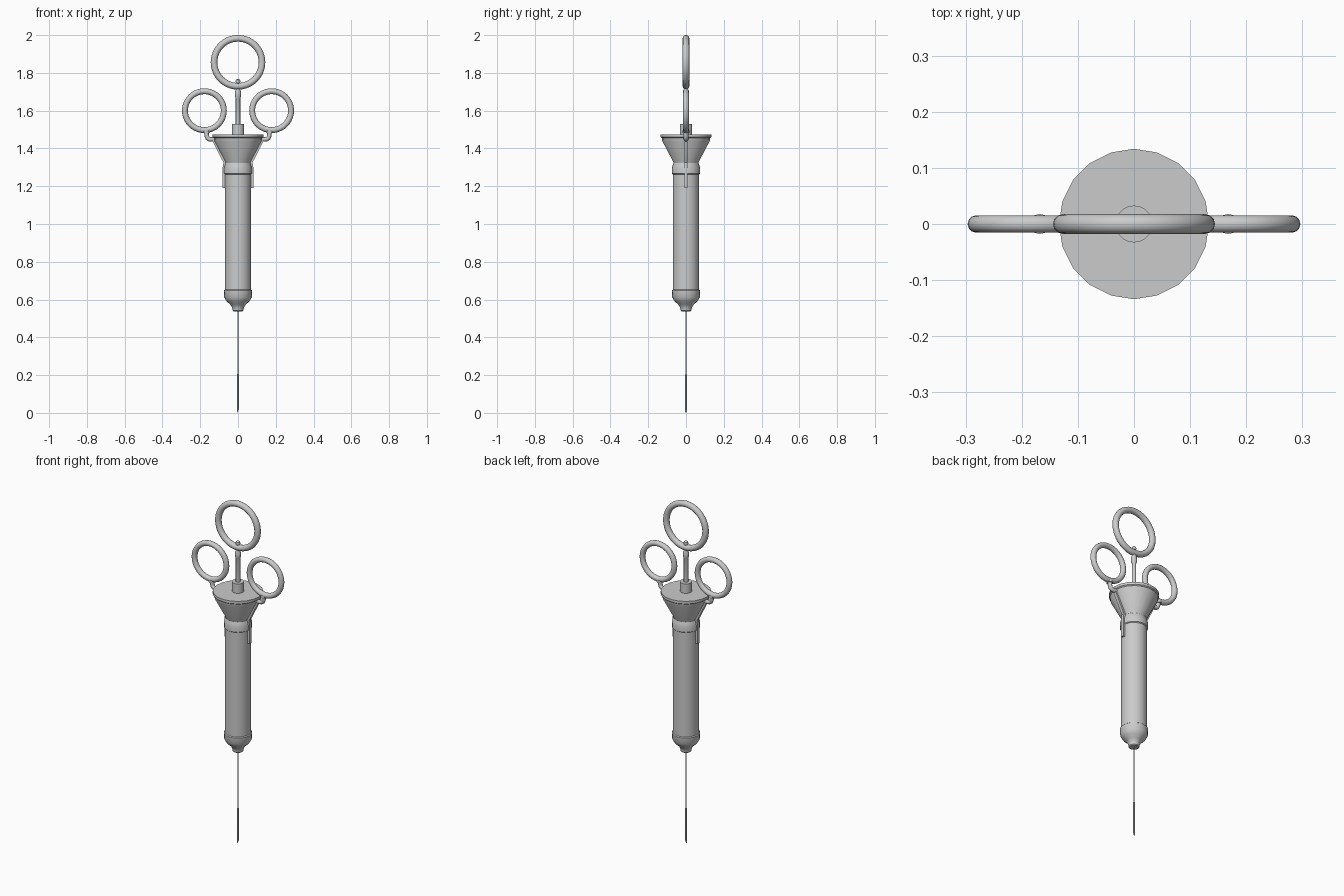
import bpy, bmesh
from math import pi, cos, sin, radians

if "Cube" in bpy.data.objects:
    bpy.data.objects.remove(bpy.data.objects["Cube"])


def finish(name, bm, angle=32):
    bmesh.ops.recalc_face_normals(bm, faces=bm.faces)
    me = bpy.data.meshes.new(name)
    bm.to_mesh(me)
    bm.free()
    ob = bpy.data.objects.new(name, me)
    bpy.context.collection.objects.link(ob)
    bpy.ops.object.select_all(action='DESELECT')
    ob.select_set(True)
    bpy.context.view_layer.objects.active = ob
    bpy.ops.object.shade_smooth_by_angle(angle=radians(angle))
    return ob


def lathe(name, profile, sides=20):
    """Closed solid of revolution about z from (radius, z) pairs."""
    bm = bmesh.new()
    rings = [[bm.verts.new((r * cos(2 * pi * i / sides), r * sin(2 * pi * i / sides), z))
              for i in range(sides)] for r, z in profile]
    for a, b in zip(rings, rings[1:]):
        for i in range(sides):
            j = (i + 1) % sides
            bm.faces.new((a[i], a[j], b[j], b[i]))
    bm.faces.new(rings[0])
    bm.faces.new(rings[-1])
    return finish(name, bm)


def ring(name, x, z, major, minor, segs=40, sides=12):
    """Upright ring in the xz plane."""
    bm = bmesh.new()
    grid = []
    for i in range(segs):
        a = 2 * pi * i / segs
        row = []
        for k in range(sides):
            b = 2 * pi * k / sides
            r = major + minor * cos(b)
            row.append(bm.verts.new((x + r * cos(a), minor * sin(b), z + r * sin(a))))
        grid.append(row)
    for i in range(segs):
        for k in range(sides):
            p, q = grid[i], grid[(i + 1) % segs]
            m = (k + 1) % sides
            bm.faces.new((p[k], q[k], q[m], p[m]))
    return finish(name, bm)


def plate(name, outline, half):
    """Flat outline in xz, thickened along y."""
    bm = bmesh.new()
    front = [bm.verts.new((x, -half, z)) for x, z in outline]
    back = [bm.verts.new((x, half, z)) for x, z in outline]
    bm.faces.new(front)
    bm.faces.new(back)
    n = len(outline)
    for i in range(n):
        j = (i + 1) % n
        bm.faces.new((front[i], front[j], back[j], back[i]))
    return finish(name, bm)


def pipe(name, points, radius):
    cu = bpy.data.curves.new(name, 'CURVE')
    cu.dimensions = '3D'
    cu.bevel_depth = radius
    cu.bevel_resolution = 2
    cu.use_fill_caps = True
    sp = cu.splines.new('POLY')
    sp.points.add(len(points) - 1)
    for p, (x, z) in zip(sp.points, points):
        p.co = (x, 0, z, 1)
    ob = bpy.data.objects.new(name, cu)
    bpy.context.collection.objects.link(ob)
    return ob


# Needle with a slanted tip
needle = lathe("needle", [(0.0045, 0.0), (0.0045, 0.03), (0.0045, 0.2),
                          (0.0035, 0.21), (0.0035, 0.55)], 10)
for v in needle.data.vertices:
    if v.co.z < 0.01:
        v.co.z = 0.01 + v.co.x * 2.2

# Nozzle and lower cap
lathe("nozzle_cap", [(0.024, 0.538), (0.029, 0.542), (0.031, 0.558), (0.036, 0.566),
                     (0.042, 0.575), (0.060, 0.590), (0.073, 0.612), (0.075, 0.648),
                     (0.070, 0.652)])

# Barrel, collar, funnel grip
lathe("barrel", [(0.070, 0.64), (0.070, 1.275)])
lathe("collar", [(0.070, 1.263), (0.075, 1.267), (0.075, 1.295), (0.071, 1.31),
                 (0.065, 1.328)])
lathe("funnel", [(0.065, 1.315), (0.068, 1.33), (0.126, 1.44), (0.128, 1.456)])
lathe("flange", [(0.128, 1.455), (0.134, 1.46), (0.134, 1.475)])

# Plunger guide, rod and handle joint
lathe("guide_knob", [(0.033, 1.47), (0.033, 1.53)])
lathe("plunger_rod", [(0.012, 1.52), (0.012, 1.665), (0.016, 1.675), (0.016, 1.70),
                      (0.011, 1.712), (0.010, 1.745)], 12)
lathe("rod_end_ball", [(0.005, 1.743), (0.011, 1.746), (0.013, 1.755),
                       (0.011, 1.763), (0.005, 1.767)], 12)

# Thumb ring
ring("thumb_ring", 0, 1.856, 0.127, 0.0175)

# Finger rings with their hooks and straps on both sides
for side, s in (("left", -1), ("right", 1)):
    ring(side + "_finger_ring", s * 0.178, 1.60, 0.103, 0.0155)
    plate(side + "_strap", [(s * x, z) for x, z in (
        (0.060, 1.19), (0.081, 1.19), (0.081, 1.30), (0.077, 1.325),
        (0.134, 1.437), (0.134, 1.456), (0.115, 1.456), (0.062, 1.33))], 0.009)
    pipe(side + "_hook", [(s * x, z) for x, z in (
        (0.12, 1.448), (0.150, 1.448), (0.161, 1.454), (0.166, 1.468), (0.168, 1.502))], 0.012)
    bpy.ops.mesh.primitive_cylinder_add(vertices=12, radius=0.018, depth=0.014,
                                        location=(s * 0.168, 0, 1.489))
    bpy.context.object.name = side + "_hook_collar"
    bpy.ops.object.shade_smooth_by_angle(angle=radians(40))
